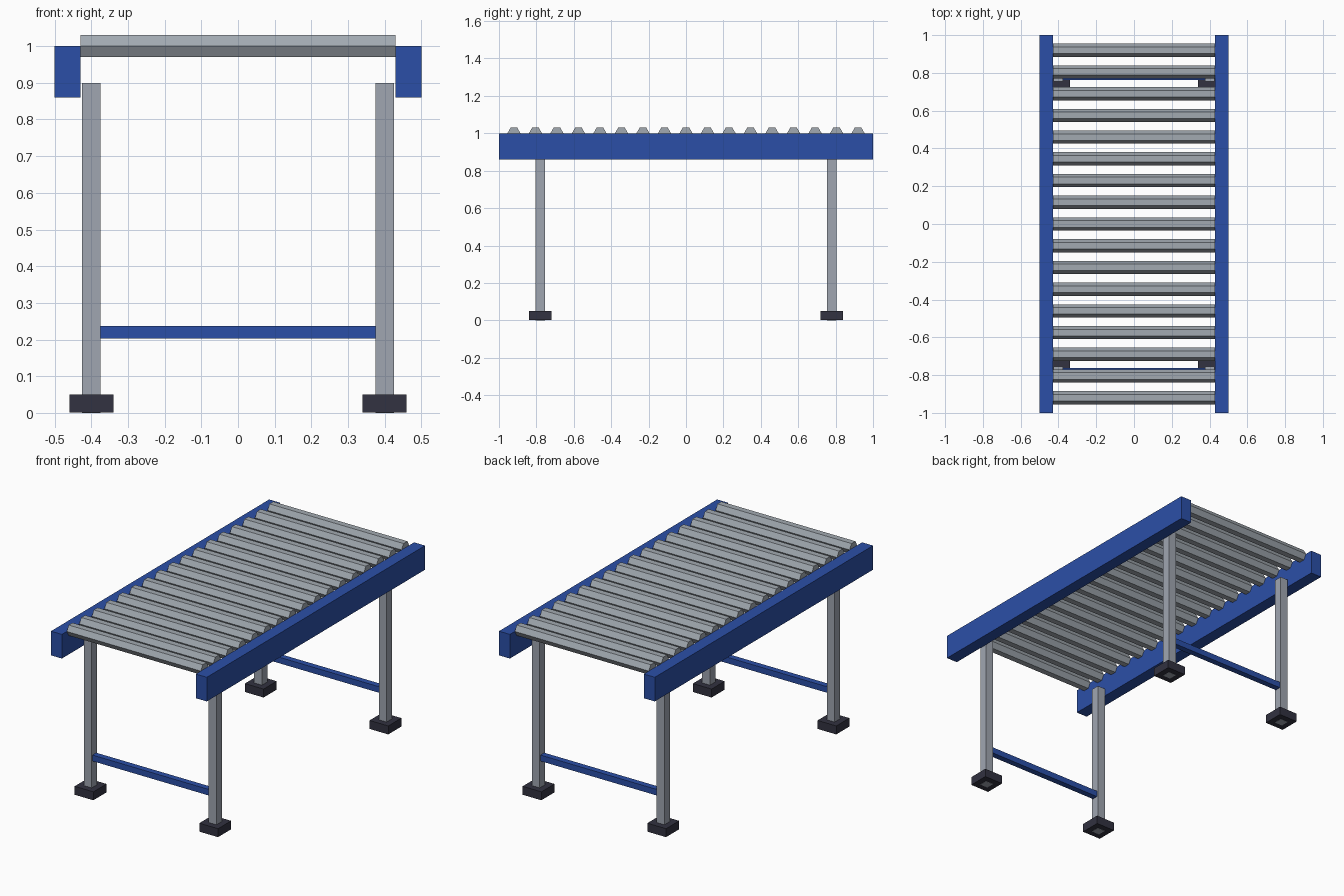
import bpy
import math

default_cube = bpy.data.objects.get("Cube")
if default_cube:
    bpy.data.objects.remove(default_cube, do_unlink=True)


def make_material(name, rgb):
    mat = bpy.data.materials.new(name)
    mat.use_nodes = True
    colour = (*rgb, 1.0)
    mat.diffuse_color = colour
    mat.node_tree.nodes["Principled BSDF"].inputs["Base Color"].default_value = colour
    return mat


BLUE = make_material("blue paint", (0.024, 0.078, 0.39))
STEEL = make_material("roller steel", (0.36, 0.40, 0.44))
LEG_GREY = make_material("leg grey", (0.35, 0.38, 0.44))
RUBBER = make_material("dark rubber", (0.032, 0.032, 0.052))


def box(name, centre, size, mat):
    bpy.ops.mesh.primitive_cube_add(size=1, location=centre)
    obj = bpy.context.object
    obj.name = name
    obj.scale = size
    bpy.ops.object.transform_apply(location=False, rotation=False, scale=True)
    obj.data.materials.append(mat)
    return obj


def roller(name, y):
    # Six-sided bar along x, with flat faces on top and underneath
    bpy.ops.mesh.primitive_cylinder_add(
        vertices=6, radius=0.035, depth=0.86, location=(0, y, 1.0),
        rotation=(0, math.pi / 2, 0))
    obj = bpy.context.object
    obj.name = name
    bpy.ops.object.transform_apply(location=False, rotation=True, scale=False)
    obj.data.materials.append(STEEL)


# Side rails
for side, sx in (("left", 1), ("right", -1)):
    box(f"{side}_rail", (sx * 0.465, 0, 0.93), (0.07, 2.0, 0.14), BLUE)

# Rollers
COUNT, SPACING = 17, 0.115
for i in range(COUNT):
    roller(f"roller_{i + 1}", (i - (COUNT - 1) / 2) * SPACING)

# Legs, feet and cross braces
for end, sy in (("front", -1), ("back", 1)):
    y = sy * 0.78
    for side, sx in (("left", 1), ("right", -1)):
        box(f"{end}_{side}_leg", (sx * 0.4, y, 0.45), (0.05, 0.05, 0.9), LEG_GREY)
        box(f"{end}_{side}_foot", (sx * 0.4, y, 0.0255), (0.12, 0.12, 0.049), RUBBER)
    box(f"{end}_cross_brace", (0, y, 0.22), (0.76, 0.035, 0.035), BLUE)
